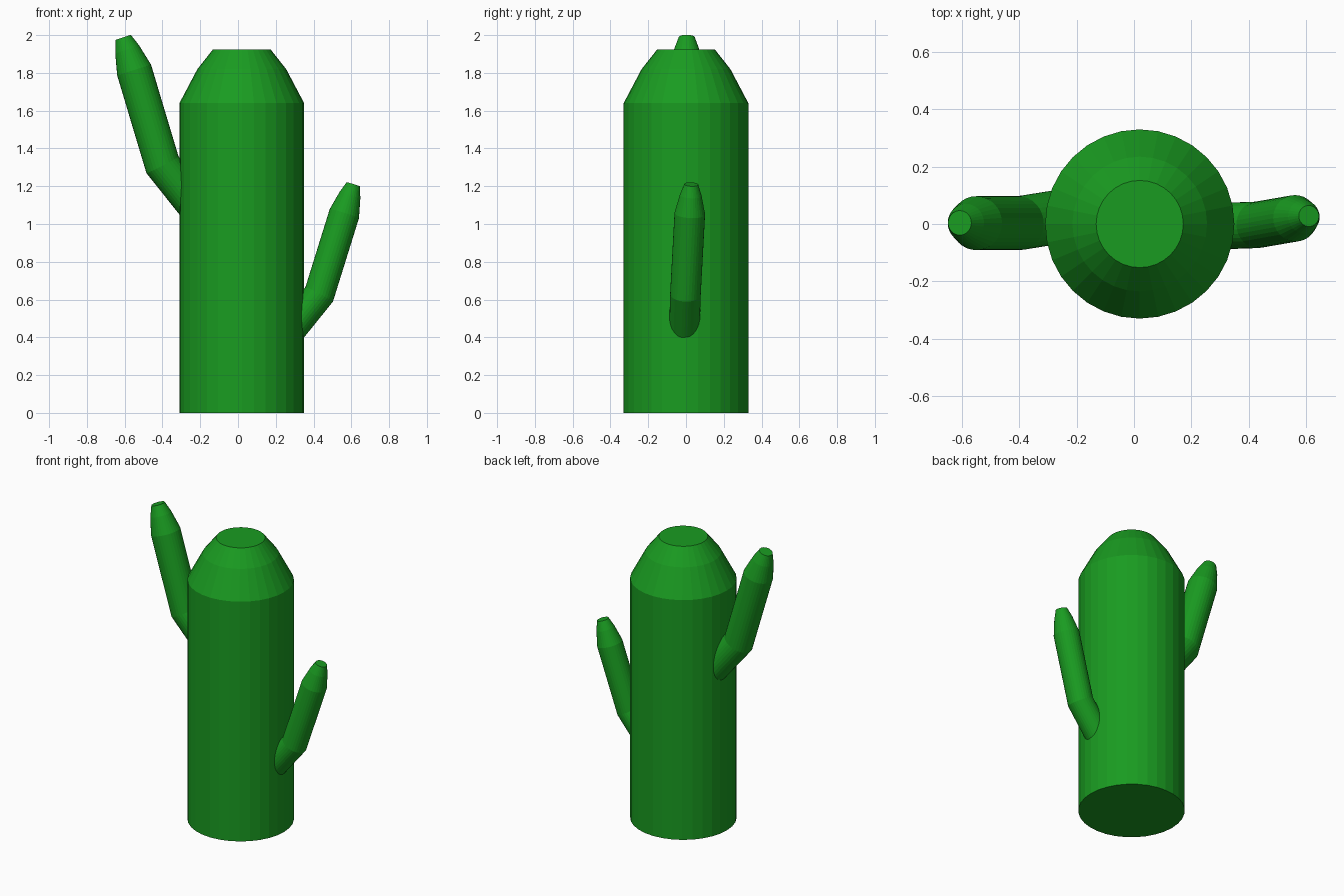
import bpy, bmesh, math
from mathutils import Vector

if "Cube" in bpy.data.objects:
    bpy.data.objects.remove(bpy.data.objects["Cube"])

SIDES = 32

green = bpy.data.materials.new("cactus_green")
green.diffuse_color = (0.01, 0.33, 0.015, 1)
green.use_nodes = True
green.node_tree.nodes["Principled BSDF"].inputs["Base Color"].default_value = green.diffuse_color


def tube(name, points):
    """Flat-faced capped tube through (x, y, z, radius) stations, mitred at bends."""
    pos = [Vector(p[:3]) for p in points]
    bm = bmesh.new()
    rings = []
    for i, (c, p) in enumerate(zip(pos, points)):
        d_in = (c - pos[i - 1]).normalized() if i else (pos[1] - c).normalized()
        d_out = (pos[i + 1] - c).normalized() if i < len(pos) - 1 else d_in
        t = (d_in + d_out).normalized()
        side = Vector((0, 1, 0))
        side = (side - t * side.dot(t)).normalized()
        across = side.cross(t) / max(t.dot(d_in), 0.5)
        rings.append([bm.verts.new(c + p[3] * (math.cos(a) * across + math.sin(a) * side))
                      for a in (2 * math.pi * k / SIDES for k in range(SIDES))])
    for lo, hi in zip(rings, rings[1:]):
        for k in range(SIDES):
            n = (k + 1) % SIDES
            bm.faces.new((lo[k], lo[n], hi[n], hi[k]))
    bm.faces.new(rings[0][::-1])
    bm.faces.new(rings[-1])
    bmesh.ops.recalc_face_normals(bm, faces=bm.faces)
    mesh = bpy.data.meshes.new(name)
    bm.to_mesh(mesh)
    bm.free()
    mesh.materials.append(green)
    obj = bpy.data.objects.new(name, mesh)
    bpy.context.collection.objects.link(obj)


def arm(name, root, elbow, shoulder, tip, r):
    """Bent arm with the same two-step tapered end as the trunk."""
    mid = Vector(shoulder).lerp(Vector(tip), 0.63)
    tube(name, [(*root, r), (*elbow, r), (*shoulder, r),
                (*mid, r * 0.71), (*tip, r * 0.455)])


# Trunk with tapered top
tube("trunk", [(0.02, 0, 0, 0.33), (0.02, 0, 1.64, 0.33),
               (0.02, 0, 1.82, 0.235), (0.02, 0, 1.925, 0.152)])

# Upper left and lower right arms
arm("left_arm", (-0.17, 0.04, 1.025), (-0.40, 0.003, 1.314),
    (-0.55, 0.003, 1.815), (-0.608, 0.004, 1.988), 0.094)
arm("right_arm", (0.23, -0.01, 0.38), (0.43, -0.003, 0.628),
    (0.563, 0.02, 1.055), (0.61, 0.028, 1.21), 0.081)
